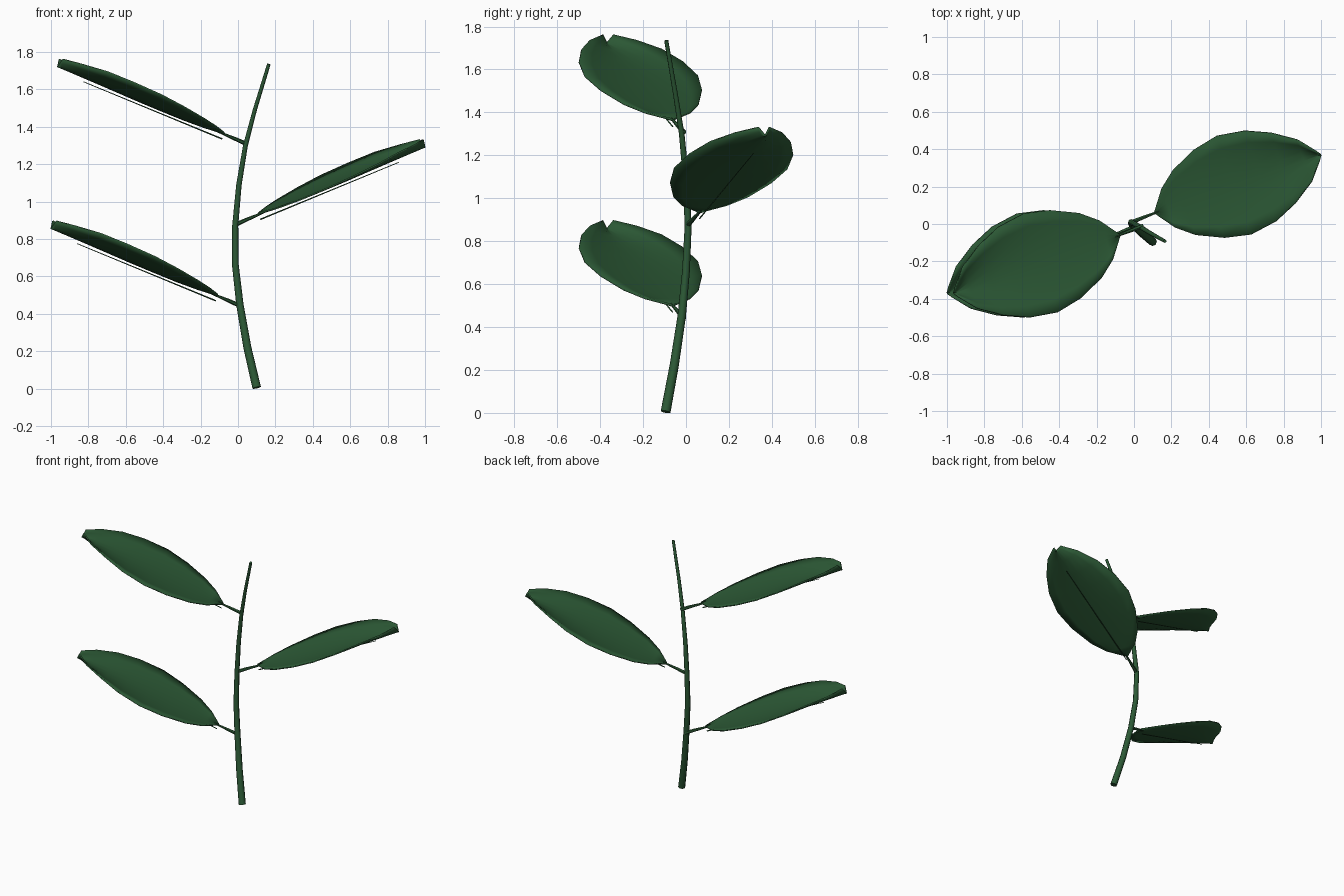
import bpy
import math
from mathutils import Vector, Matrix

default = bpy.data.objects.get("Cube")
if default:
    bpy.data.objects.remove(default)

green = bpy.data.materials.new("dark_leaf_green")
green.use_nodes = True
color = (0.025, 0.1, 0.036, 1)
green.diffuse_color = color
bsdf = green.node_tree.nodes["Principled BSDF"]
bsdf.inputs["Base Color"].default_value = color
bsdf.inputs["Roughness"].default_value = 0.7


def finish(obj):
    obj.data.materials.append(green)
    bpy.ops.object.select_all(action="DESELECT")
    obj.select_set(True)
    bpy.context.view_layer.objects.active = obj
    bpy.ops.object.shade_smooth_by_angle(angle=math.radians(50))


def make_mesh(name, verts, faces):
    mesh = bpy.data.meshes.new(name)
    mesh.from_pydata(verts, [], faces)
    obj = bpy.data.objects.new(name, mesh)
    bpy.context.collection.objects.link(obj)
    return obj


def tube(name, points, radii, sides=8):
    """Capped tapering tube through the points, without twist."""
    pts = [Vector(p) for p in points]
    verts, faces = [], []
    for i, p in enumerate(pts):
        tangent = (pts[min(i + 1, len(pts) - 1)] - pts[max(i - 1, 0)]).normalized()
        side = Vector((0, 1, 0)).cross(tangent).normalized()
        other = tangent.cross(side)
        for k in range(sides):
            a = math.tau * k / sides
            verts.append(p + (side * math.cos(a) + other * math.sin(a)) * radii[i])
    for i in range(len(pts) - 1):
        for k in range(sides):
            a, b = i * sides + k, i * sides + (k + 1) % sides
            faces.append((a, b, b + sides, a + sides))
    faces.append(tuple(reversed(range(sides))))
    faces.append(tuple(range(len(verts) - sides, len(verts))))
    obj = make_mesh(name, verts, faces)
    finish(obj)
    return obj


# Leaf rows: distance along the leaf, half width, rim height above the leaf base
ROWS = [(0, 0.006, 0.004), (0.08, 0.112, 0.035), (0.17, 0.185, 0.075),
        (0.31, 0.25, 0.14), (0.45, 0.28, 0.205), (0.6, 0.257, 0.272),
        (0.73, 0.2, 0.33), (0.85, 0.12, 0.372), (0.925, 0.03, 0.4),
        (0.943, 0.004, 0.362)]
BASE = Vector((0.11, 0.06, 0.93))
HEADING = Matrix.Rotation(math.atan2(0.31, 0.89), 4, "Z")
KEEL_SLOPE = 0.383
ACROSS = 8


def leaf_blade(name):
    """Cupped blade: curved rims above a straight keel, nicked at the tip."""
    verts, faces = [], []
    for u, half, rim in ROWS:
        keel = KEEL_SLOPE * u - 0.003
        for j in range(ACROSS + 1):
            s = 2 * j / ACROSS - 1
            height = keel + (rim - keel) * s * s
            verts.append(BASE + HEADING @ Vector((u, s * half, height)))
    n = ACROSS + 1
    for i in range(len(ROWS) - 1):
        for j in range(ACROSS):
            a = i * n + j
            faces.append((a, a + n, a + n + 1, a + 1))
    obj = make_mesh(name, verts, faces)
    finish(obj)
    solid = obj.modifiers.new("thickness", "SOLIDIFY")
    solid.thickness = 0.008
    solid.offset = 1
    return obj


# Main stem, a gentle arc
stem = [(0.1, -0.095, 0.005), (0.05, -0.055, 0.22), (0.01, -0.02, 0.45),
        (-0.014, 0, 0.66), (-0.015, 0.01, 0.87), (0.005, 0, 1.09),
        (0.04, -0.02, 1.3), (0.09, -0.05, 1.49), (0.165, -0.092, 1.735)]
tube("stem", stem, [0.023 - 0.0017 * i for i in range(len(stem))])

# Alternating leaves, each with a stalk and a fine rib underneath
for name, angle, offset in [("middle", 0, (0, 0, 0)),
                            ("lower", math.pi, (0, 0, -0.435)),
                            ("upper", math.pi, (0.035, 0, 0.43))]:
    place = Matrix.Translation(offset) @ Matrix.Rotation(angle, 4, "Z")
    parts = [
        leaf_blade(name + "_leaf"),
        tube(name + "_leaf_stalk",
             [(-0.012, 0.01, 0.877), (0.05, 0.035, 0.905), (0.14, 0.07, 0.943)],
             [0.012, 0.01, 0.005], 6),
        tube(name + "_leaf_rib",
             [(0.12, 0.063, 0.905), (0.86, 0.315, 1.21)], [0.004, 0.002], 4),
    ]
    for part in parts:
        part.matrix_world = place
